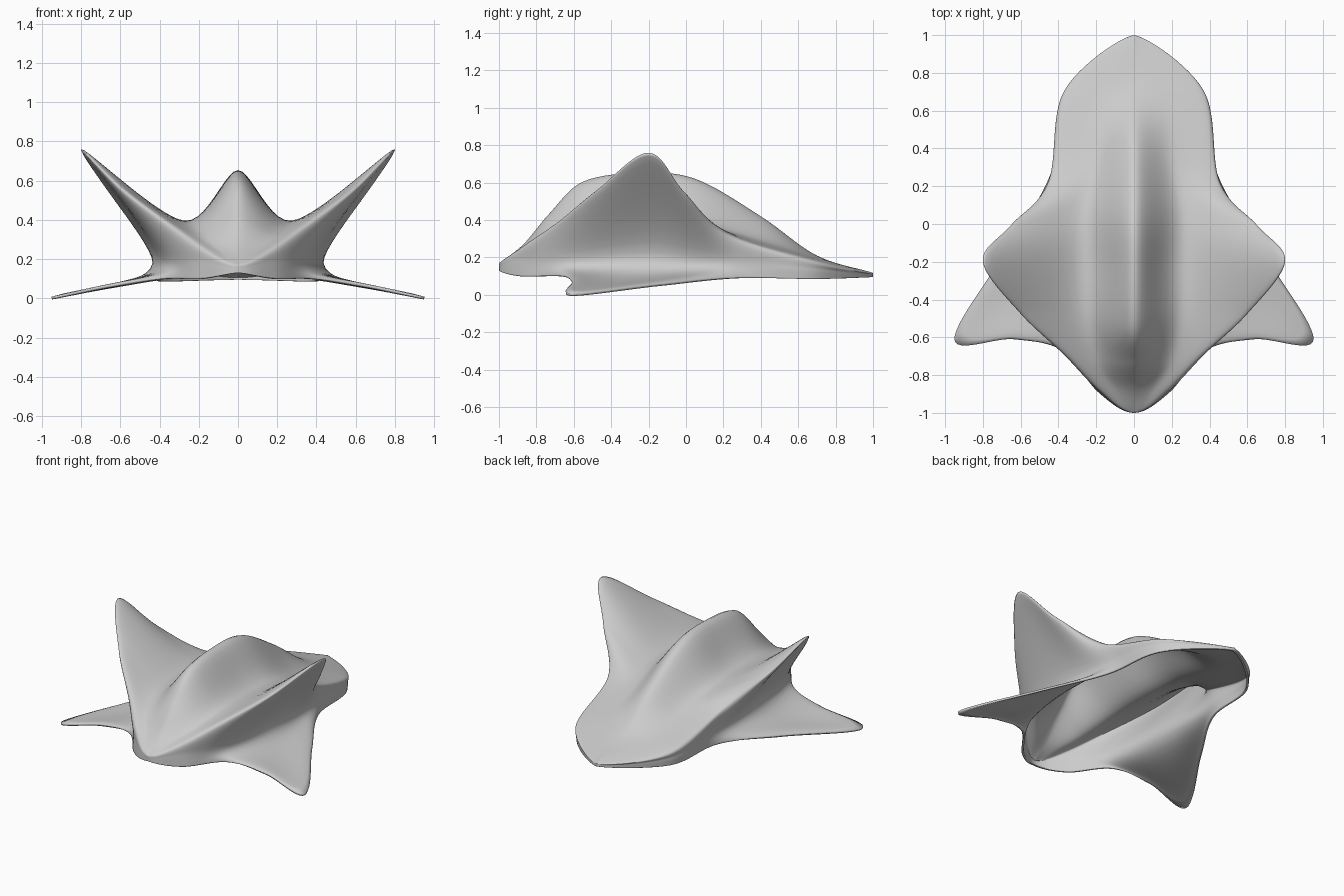
import bpy
import bmesh
from mathutils import Vector

if "Cube" in bpy.data.objects:
    bpy.data.objects.remove(bpy.data.objects["Cube"])

# Guide rails running nose to tail (right half), from the top ridge round to the open lower rim
ridge = [(0, -1, .168), (0, -.87, .27), (0, -.73, .435), (0, -.55, .605), (0, -.25, .652),
         (0, .05, .62), (0, .4, .42), (0, .7, .21), (0, 1, .118)]
valley = [(0, -1, .165), (.1, -.87, .25), (.19, -.72, .33), (.25, -.5, .385), (.28, -.2, .395),
          (.26, .06, .375), (.2, .34, .31), (.17, .69, .2), (0, 1, .116)]
fin = [(0, -1, .158), (.18, -.88, .25), (.37, -.69, .38), (.6, -.475, .56), (.8, -.2, .76),
       (.655, -.01, .55), (.447, .22, .325), (.35, .71, .178), (0, 1, .112)]
fold = [(0, -1, .15), (.185, -.885, .18), (.32, -.7, .18), (.39, -.5, .18), (.43, -.2, .18),
        (.435, .05, .18), (.42, .3, .175), (.365, .705, .135), (0, 1, .106)]
rim = [(0, -1, .13), (.19, -.89, .1), (.38, -.67, .1), (.64, -.61, .07), (.951, -.61, .008),
       (.67, -.13, .06), (.44, .27, .09), (.365, .7, .085), (0, 1, .095)]


def smooth_path(points, steps, tangents):
    """Hermite curve through points."""
    out = []
    for i in range(len(points) - 1):
        a, b, ta, tb = points[i], points[i + 1], tangents[i], tangents[i + 1]
        for k in range(steps):
            t = k / steps
            h = t * t * (3 - 2 * t)
            out.append(a * (1 - h) + b * h + ta * (t * (1 - t) ** 2) - tb * (t * t * (1 - t)))
    return out + [points[-1]]


def tangents_of(p):
    n = len(p) - 1
    mid = [(p[i + 1] - p[i - 1]) / 2 for i in range(1, n)]
    return [p[1] - p[0]] + mid + [p[n] - p[n - 1]]


rails = []
for r in (ridge, valley, fin, fold, rim):
    pts = [Vector(p) for p in r]
    tan = tangents_of(pts)
    if pts[1].x > 0:                       # rounded nose and tail
        tan[0] = Vector((pts[1].x, 0, tan[0].z * .5))
        tan[-1] = Vector((-pts[-2].x * .6, .03, 0))
    rails.append(smooth_path(pts, 12, tan))

# Shell: cross-sections spanned over the rails
bm = bmesh.new()
rows = []
for section in zip(*rails):
    pts = list(section)
    tan = tangents_of(pts)
    tan[0] = Vector((pts[1].x * .75, 0, 0))      # level across the ridge
    tan[1].x *= .95
    tan[2] = tan[2] * (.5 + .5 * min(1, pts[2].y ** 2 * 1.5))   # tight fin edge, softer at the ends
    rows.append([bm.verts.new(p) for p in smooth_path(pts, 10, tan)])
for a, b in zip(rows, rows[1:]):
    for j in range(len(a) - 1):
        bm.faces.new((a[j], a[j + 1], b[j + 1], b[j]))
for v in bm.verts:
    v.co.z = max(v.co.z, 0)
    v.co.x = max(v.co.x, 0)
bmesh.ops.remove_doubles(bm, verts=bm.verts, dist=.0005)
bm.normal_update()
if sum(f.normal.z for f in bm.faces if f.calc_center_median().x < .1) < 0:
    bmesh.ops.reverse_faces(bm, faces=bm.faces)
mesh = bpy.data.meshes.new("winged_shell")
bm.to_mesh(mesh)
bm.free()
shell = bpy.data.objects.new("winged_shell", mesh)
bpy.context.collection.objects.link(shell)
for poly in mesh.polygons:
    poly.use_smooth = True

# Mirrored half and a thin wall
mirror = shell.modifiers.new("mirror", 'MIRROR')
mirror.use_clip = True
mirror.merge_threshold = .001
wall = shell.modifiers.new("wall", 'SOLIDIFY')
wall.thickness = .014
wall.offset = -1
